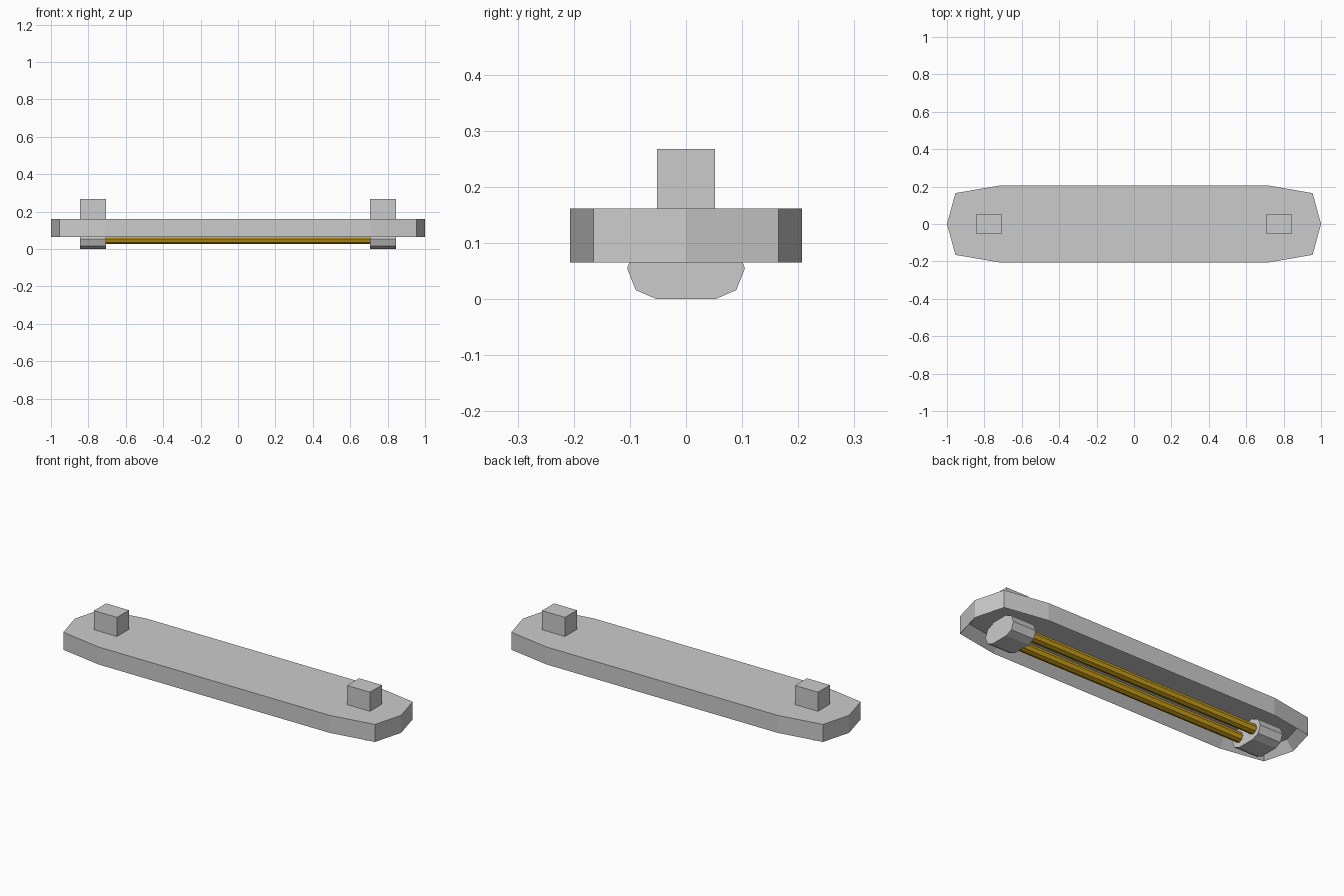
import bpy, bmesh, math
from mathutils import Matrix

if "Cube" in bpy.data.objects:
    bpy.data.objects.remove(bpy.data.objects["Cube"])

TUBE_Y, TUBE_Z = 0.052, 0.055


def finish(bm, name, mat=None):
    bmesh.ops.recalc_face_normals(bm, faces=bm.faces)
    me = bpy.data.meshes.new(name)
    bm.to_mesh(me)
    bm.free()
    ob = bpy.data.objects.new(name, me)
    bpy.context.collection.objects.link(ob)
    if mat:
        me.materials.append(mat)
    return ob


def extrude(bm, points, vec):
    face = bm.faces.new([bm.verts.new(p) for p in points])
    geom = bmesh.ops.extrude_face_region(bm, geom=[face])["geom"]
    bmesh.ops.translate(bm, vec=vec, verts=[g for g in geom if isinstance(g, bmesh.types.BMVert)])
    return face


# housing: faceted elongated plate with a recess sunk into the underside
quarter = [(0.955, 0.165), (0.71, 0.207)]
outline = [(1, 0)] + quarter + [(-x, y) for x, y in reversed(quarter)]
outline += [(-x, -y) for x, y in outline]
bm = bmesh.new()
extrude(bm, [(x, y, 0.065) for x, y in outline], (0, 0, 0.097))
bm.normal_update()
bmesh.ops.recalc_face_normals(bm, faces=bm.faces)
bottom = min(bm.faces, key=lambda f: f.calc_center_median().z)
bmesh.ops.inset_region(bm, faces=[bottom], thickness=0.04, use_even_offset=True)
bmesh.ops.translate(bm, vec=(0, 0, 0.05), verts=bottom.verts)
finish(bm, "housing")

# sockets: twin-lobed holder with a mounting post rising through the housing
arc = [(TUBE_Y + 0.053 * math.sin(a), max(0, TUBE_Z - 0.055 * math.cos(a)))
       for a in (math.radians(d) for d in range(0, 181, 45))]
side = arc + [(TUBE_Y, 0.268)]
profile = side + [(-y, z) for y, z in reversed(side)]
for name, x in (("left_socket", -0.845), ("right_socket", 0.705)):
    bm = bmesh.new()
    extrude(bm, [(x, y, z) for y, z in profile], (0.14, 0, 0))
    finish(bm, name)

# tubes: two eight-sided lamps between the sockets
gold = bpy.data.materials.new("gold")
gold.diffuse_color = (0.6, 0.35, 0.01, 1)
gold.use_nodes = True
gold.node_tree.nodes["Principled BSDF"].inputs["Base Color"].default_value = gold.diffuse_color
for name, s in (("front_tube", -1), ("back_tube", 1)):
    bm = bmesh.new()
    bmesh.ops.create_cone(
        bm, cap_ends=True, segments=8, radius1=0.027, radius2=0.027, depth=1.42,
        matrix=Matrix.Translation((0, s * TUBE_Y, TUBE_Z)) @ Matrix.Rotation(math.pi / 2, 4, "Y"))
    finish(bm, name, gold)
